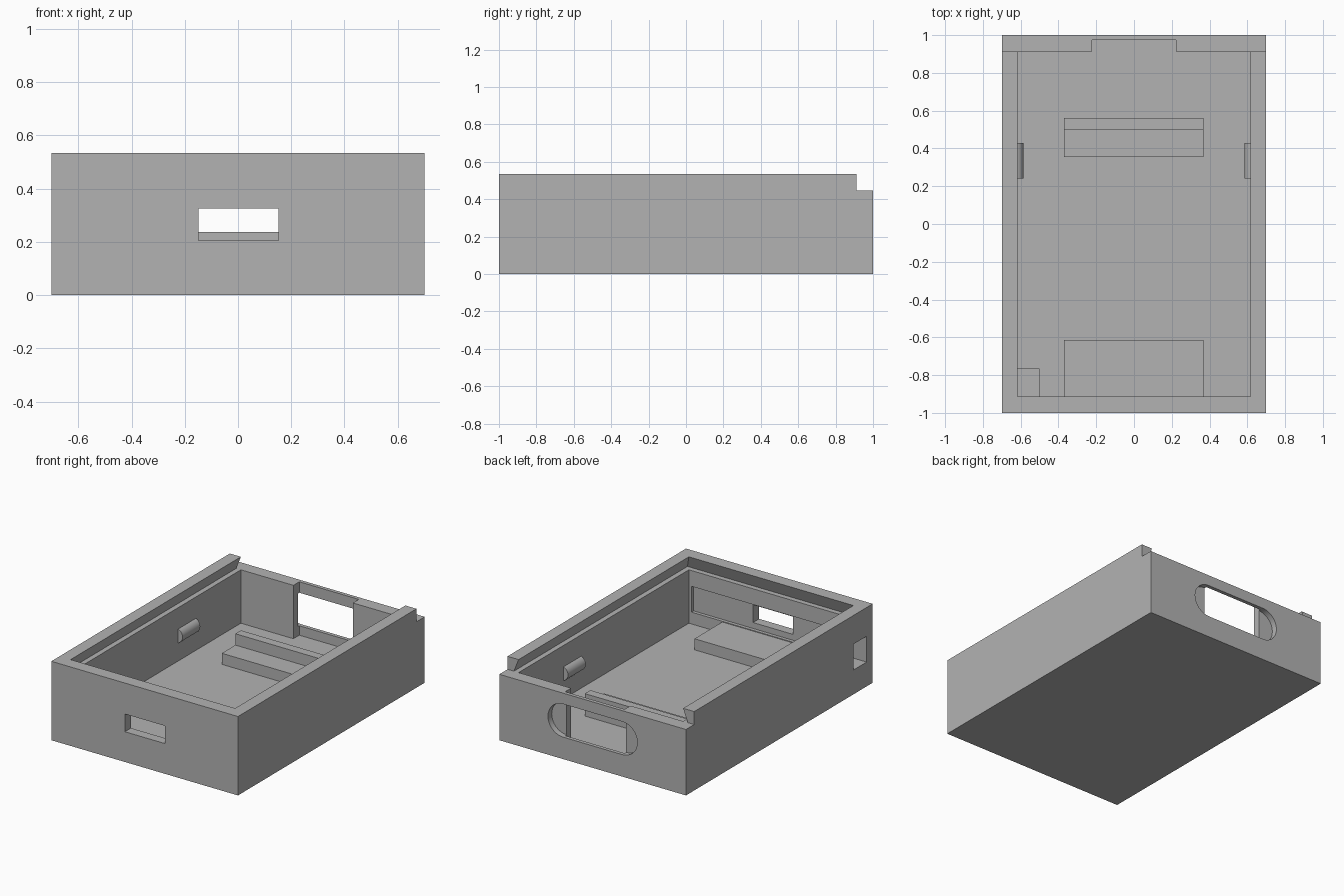
import bpy
import bmesh
import math

if "Cube" in bpy.data.objects:
    bpy.data.objects.remove(bpy.data.objects["Cube"], do_unlink=True)

# Single plain plastic colour
grey = bpy.data.materials.new("plain_grey")
grey.use_nodes = True
colour = (0.45, 0.45, 0.45, 1)
grey.diffuse_color = colour
grey.node_tree.nodes["Principled BSDF"].inputs["Base Color"].default_value = colour


def finish(name, bm):
    bmesh.ops.recalc_face_normals(bm, faces=bm.faces)
    mesh = bpy.data.meshes.new(name)
    bm.to_mesh(mesh)
    bm.free()
    mesh.materials.append(grey)
    obj = bpy.data.objects.new(name, mesh)
    bpy.context.collection.objects.link(obj)
    return obj


def box(name, x, y, z):
    bm = bmesh.new()
    bmesh.ops.create_cube(bm, size=1)
    for v in bm.verts:
        for i, (low, high) in enumerate((x, y, z)):
            v.co[i] = low if v.co[i] < 0 else high
    return finish(name, bm)


def prism(name, points, offset):
    """Extrude a flat outline along an offset."""
    bm = bmesh.new()
    face = bm.faces.new([bm.verts.new(p) for p in points])
    result = bmesh.ops.extrude_face_region(bm, geom=[face])
    moved = [g for g in result["geom"] if isinstance(g, bmesh.types.BMVert)]
    bmesh.ops.translate(bm, verts=moved, vec=offset)
    return finish(name, bm)


def cut(target, cutter, keep=False):
    cutter.hide_render = True
    mod = target.modifiers.new("cut", "BOOLEAN")
    mod.operation = "DIFFERENCE"
    mod.solver = "EXACT"
    mod.object = cutter
    bpy.context.view_layer.objects.active = target
    bpy.ops.object.modifier_apply(modifier=mod.name)
    if not keep:
        bpy.data.objects.remove(cutter, do_unlink=True)


W, TOP, LEDGE, FLOOR = 0.7, 0.535, 0.447, 0.085
IN_X, IN_Y = 0.617, 0.912

# Case with its main cavity
case = box("case_shell", (-W, W), (-1, 1), (0, TOP))
cut(case, box("cavity", (-IN_X, IN_X), (-IN_Y, IN_Y), (FLOOR, 1)))

# Dovetail channel for a sliding lid, open at the back
bm = bmesh.new()
rings = []
for z, spread in ((LEDGE, 0.035), (TOP, 0), (TOP + 0.1, 0)):
    x, y = IN_X + spread, -IN_Y - spread
    rings.append([bm.verts.new(p) for p in
                  ((-x, y, z), (x, y, z), (x, 1.2, z), (-x, 1.2, z))])
for a, b in zip(rings, rings[1:]):
    for i in range(4):
        j = (i + 1) % 4
        bm.faces.new((a[i], a[j], b[j], b[i]))
bm.faces.new(rings[0])
bm.faces.new(rings[-1])
cut(case, finish("lid_channel", bm))
cut(case, box("back_rim_cut", (-1, 1), (IN_Y, 1.2), (LEDGE, 1)))

# Back pocket and the rounded slot that meets it
cut(case, box("back_pocket", (-0.223, 0.223), (0.85, 0.975), (FLOOR, 1)))
slot = []
for side in (1, -1):
    for i in range(17):
        a = math.pi * i / 16 - math.pi / 2
        slot.append((side * (0.223 + 0.112 * math.cos(a)), 1.1,
                     0.261 + side * 0.112 * math.sin(a)))
cut(case, prism("back_slot", slot, (0, -0.14, 0)))

# Front window
cut(case, box("front_window", (-0.148, 0.152), (-1.1, -0.85), (0.205, 0.325)))

# Side tunnel along the inside of the front wall, with its corner guide
tunnel = box("side_tunnel", (-0.8, 0.597), (-0.935, -0.795), (0.165, 0.34))
guide = box("corner_guide", (-0.64, -0.5), (-0.95, -0.765), (0.06, 0.37))
cut(guide, tunnel, keep=True)
cut(case, tunnel)

# Floor supports
box("front_support", (-0.37, 0.367), (-0.93, -0.615), (0.06, 0.16))
box("rear_support_step", (-0.37, 0.367), (0.355, 0.5), (0.06, 0.16))
box("rear_support_stop", (-0.37, 0.367), (0.5, 0.56), (0.06, 0.237))

# Rounded catches on both side walls
for side, name in ((1, "left_catch"), (-1, "right_catch")):
    outline = []
    for i in range(25):
        a = math.pi * (i / 24 - 0.5)
        outline.append((side * (0.634 - 0.05 * math.cos(a)), 0.24,
                        0.255 + 0.05 * math.sin(a)))
    prism(name, outline, (0, 0.19, 0))

# Smooth curved surfaces while keeping crisp edges
bpy.ops.object.select_all(action="DESELECT")
for name in ("case_shell", "left_catch", "right_catch"):
    obj = bpy.data.objects[name]
    obj.select_set(True)
    bpy.context.view_layer.objects.active = obj
bpy.ops.object.shade_smooth_by_angle(angle=math.radians(25))
